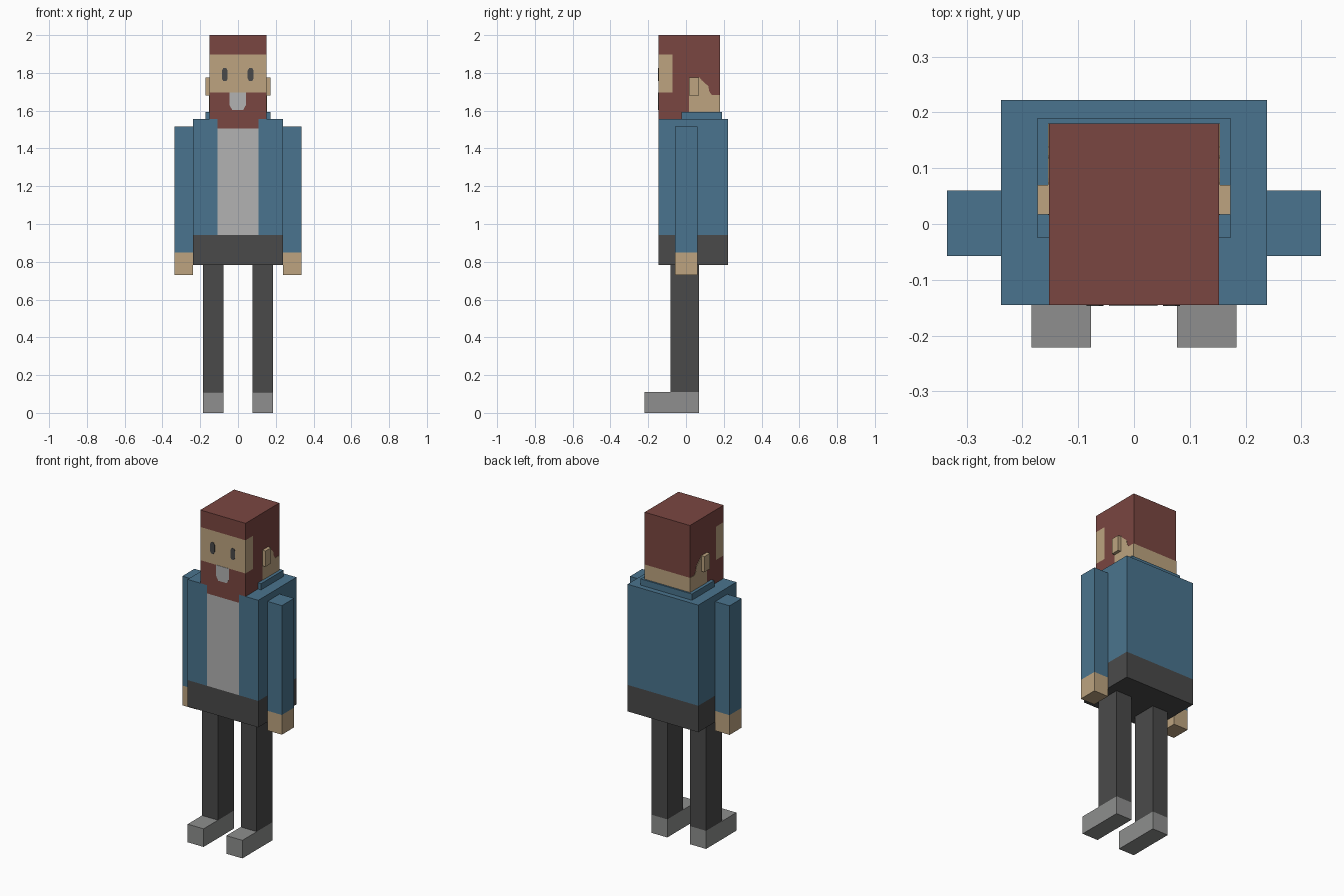
import bpy
import bmesh
from mathutils import Vector

if "Cube" in bpy.data.objects:
    bpy.data.objects.remove(bpy.data.objects["Cube"], do_unlink=True)


def linear(v):
    v /= 255
    return v / 12.92 if v < 0.04 else ((v + 0.055) / 1.055) ** 2.4


def material(name, *rgb):
    colour = [linear(v) for v in rgb] + [1]
    m = bpy.data.materials.new(name)
    m.use_nodes = True
    m.diffuse_color = colour
    m.node_tree.nodes["Principled BSDF"].inputs["Base Color"].default_value = colour
    return m


hair = material("red brown hair", 122, 70, 65)
skin = material("skin", 189, 164, 128)
blue = material("blue jacket", 74, 116, 142)
pale = material("pale grey shirt", 178, 178, 178)
dark = material("dark grey trousers", 74, 74, 74)
grey = material("grey shoes", 142, 143, 142)


def finish(name, bm, mats):
    bmesh.ops.recalc_face_normals(bm, faces=bm.faces)
    mesh = bpy.data.meshes.new(name)
    bm.to_mesh(mesh)
    bm.free()
    for m in mats:
        mesh.materials.append(m)
    obj = bpy.data.objects.new(name, mesh)
    bpy.context.collection.objects.link(obj)
    return obj


def box(name, x, y, z, *mats, cuts=(), rule=None):
    """Box between ranges, cut along (axis, position) and coloured by a rule."""
    bm = bmesh.new()
    bmesh.ops.create_cube(bm, size=1)
    for v in bm.verts:
        v.co = [lo + (c + 0.5) * (hi - lo) for c, (lo, hi) in zip(v.co, (x, y, z))]
    for axis, pos in cuts:
        normal = Vector((0, 0, 0))
        normal[axis] = 1
        bmesh.ops.bisect_plane(bm, geom=bm.verts[:] + bm.edges[:] + bm.faces[:],
                               plane_co=normal * pos, plane_no=normal)
    if rule:
        for f in bm.faces:
            f.normal_update()
            f.material_index = rule(f.calc_center_median(), f.normal)
    return finish(name, bm, mats)


def plate(name, points, mat, depth):
    """Thin painted plate from an outline, pushed out along depth."""
    bm = bmesh.new()
    face = bm.faces.new([bm.verts.new(p) for p in points])
    new = bmesh.ops.extrude_face_region(bm, geom=[face])["geom"]
    bmesh.ops.translate(bm, vec=depth, verts=[g for g in new if isinstance(g, bmesh.types.BMVert)])
    return finish(name, bm, [mat])


FRONT, HEAD_X, HEAD_BACK = -0.145, 0.152, 0.18


# Head: face band wraps round the temples, bare neck at the back
def head_colour(c, n):
    in_band = 1.695 < c.z < 1.897
    if n.y < -0.5:
        return int(in_band)
    if n.y > 0.5:
        return int(c.z < 1.682)
    return int(abs(n.x) > 0.5 and in_band and c.y < -0.072)


box("head", (-HEAD_X, HEAD_X), (FRONT, HEAD_BACK), (1.555, 2), hair, skin,
    cuts=((2, 1.682), (2, 1.695), (2, 1.897), (1, -0.072)), rule=head_colour)

# Eyes and mouth
for side, cx in (("right", -0.07), ("left", 0.067)):
    outline = [(-.5, -.6), (-.25, -1), (.25, -1), (.5, -.6), (.5, .6), (.25, 1), (-.25, 1), (-.5, .6)]
    plate(side + "_eye", [(cx + u * 0.031, FRONT, 1.791 + v * 0.035) for u, v in outline],
          dark, (0, -0.002, 0))
mouth = [(-.045, 1.695), (-.045, 1.63), (-.03, 1.603), (.027, 1.603), (.042, 1.63), (.042, 1.695)]
plate("mouth", [(u, FRONT, v) for u, v in mouth], pale, (0, -0.002, 0))


# Torso: jacket open over the shirt, beard tip at the neck, trouser waist below
def torso_colour(c, n):
    if c.z < 0.943:
        return 2
    if n.y < -0.5 and abs(c.x) < 0.108:
        return 3 if c.z > 1.505 else 1
    return 0


box("torso", (-0.238, 0.238), (FRONT, 0.222), (0.782, 1.555), blue, pale, dark, hair,
    cuts=((0, -0.108), (0, 0.108), (2, 0.943), (2, 1.505)), rule=torso_colour)
box("collar", (-0.173, 0.173), (-0.025, 0.19), (1.55, 1.593), blue)

# Paired parts
nape = [(.016, 1.59), (.016, 1.765), (.022, 1.775), (.073, 1.775), (.082, 1.762),
        (.118, 1.73), (.124, 1.7), (.138, 1.682), (HEAD_BACK, 1.682), (HEAD_BACK, 1.59)]
for side, s in (("left", 1), ("right", -1)):
    def span(a, b):
        return tuple(sorted((s * a, s * b)))

    plate(side + "_neck_patch", [(s * HEAD_X, u, v) for u, v in nape], skin, (s * 0.002, 0, 0))
    box(side + "_ear", span(0.15, 0.173), (0.017, 0.07), (1.68, 1.775), skin)
    box(side + "_sleeve", span(0.238, 0.335), (-0.057, 0.06), (0.85, 1.515), blue)
    box(side + "_hand", span(0.238, 0.335), (-0.057, 0.06), (0.73, 0.85), skin)
    box(side + "_leg", span(0.077, 0.184), (-0.083, 0.07), (0.11, 0.782), dark)
    box(side + "_shoe", span(0.077, 0.184), (-0.221, 0.07), (0, 0.11), grey)
